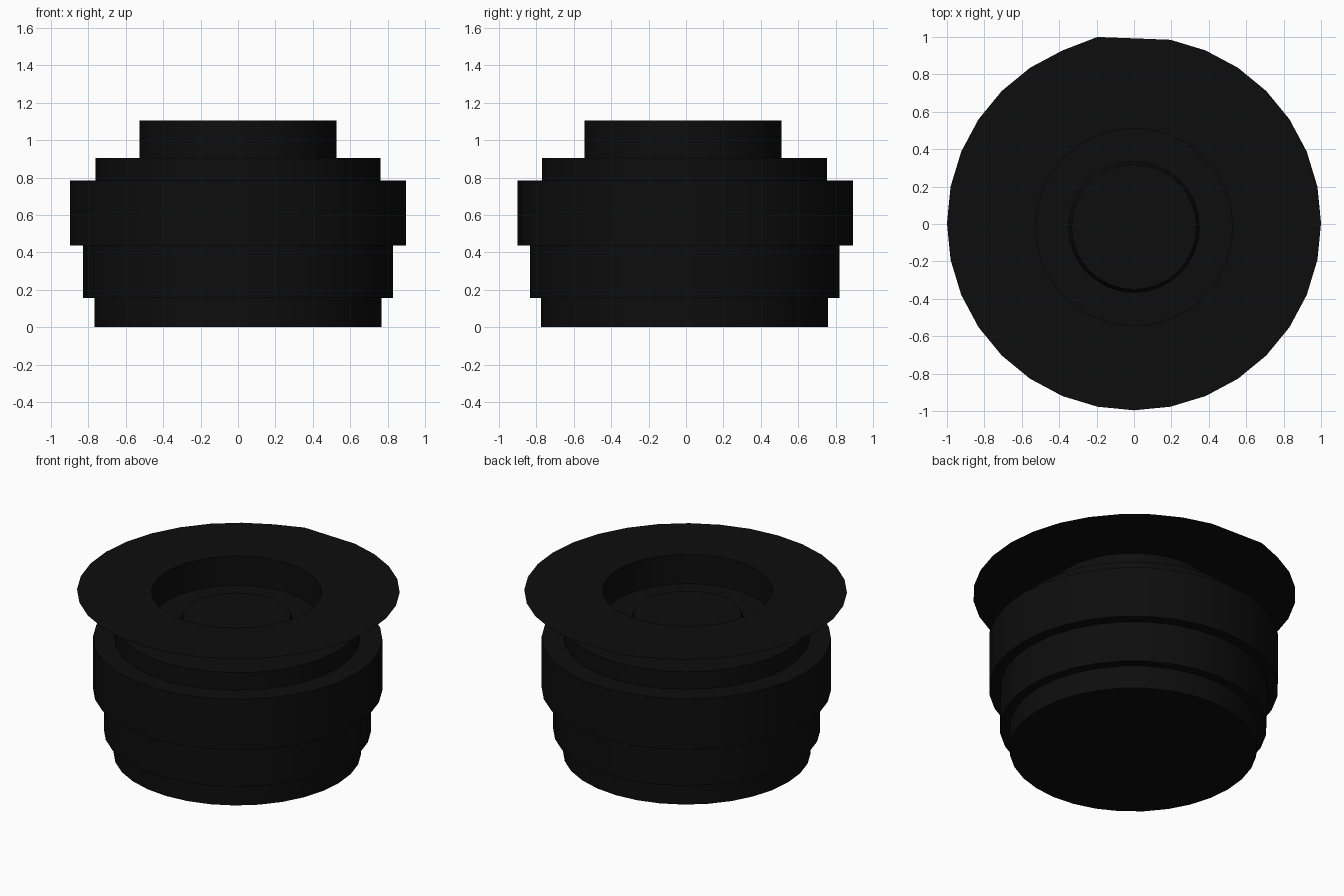
import bpy, bmesh, math

if "Cube" in bpy.data.objects:
    bpy.data.objects.remove(bpy.data.objects["Cube"])

SIDES = 32

black = bpy.data.materials.new("near black")
black.diffuse_color = (0.004, 0.004, 0.004, 1)
black.use_nodes = True
black.node_tree.nodes["Principled BSDF"].inputs["Base Color"].default_value = black.diffuse_color


def lathe(name, rings, cap_start=False, cap_end=False, fix=None):
    """Spin rings of (radius, z, y shift) around the z axis."""
    bm = bmesh.new()
    loops = []
    for r, z, dy in rings:
        loops.append([bm.verts.new((r * math.cos(2 * math.pi * i / SIDES),
                                    r * math.sin(2 * math.pi * i / SIDES) + dy, z))
                      for i in range(SIDES)])
    for a, b in zip(loops, loops[1:]):
        for i in range(SIDES):
            j = (i + 1) % SIDES
            bm.faces.new((a[i], a[j], b[j], b[i]))
    if cap_start:
        bm.faces.new(loops[0][::-1])
    if cap_end:
        bm.faces.new(loops[-1])
    if fix:
        fix(bm, loops)
    me = bpy.data.meshes.new(name)
    bm.to_mesh(me)
    bm.free()
    me.materials.append(black)
    ob = bpy.data.objects.new(name, me)
    bpy.context.collection.objects.link(ob)
    bpy.ops.object.select_all(action='DESELECT')
    ob.select_set(True)
    bpy.context.view_layer.objects.active = ob
    bpy.ops.object.shade_smooth_by_angle(angle=math.radians(30))
    return ob


# Stepped body, closed at the bottom and across the floor of the well
lathe("stepped_body", [
    (0.767, 0.0, -0.008), (0.767, 0.157, -0.008),
    (0.828, 0.157, -0.007), (0.828, 0.437, -0.007),
    (0.897, 0.437, -0.004), (0.897, 0.785, -0.004),
    (0.762, 0.785, -0.008), (0.762, 0.905, -0.008),
    (0.527, 0.905, -0.016)], cap_start=True, cap_end=True)


# The brim's outer edge has one flattened, skewed segment at the back
def skew_back_edge(bm, loops):
    rim = loops[-1]
    q = SIDES // 4
    rim[q + 1].co.y = 1.0
    bmesh.ops.pointmerge(bm, verts=[rim[q], rim[q + 1]], merge_co=rim[q + 1].co.copy())


# Neck wall and the paper-thin flat brim
lathe("neck", [(0.527, 1.105, -0.016), (0.527, 0.905, -0.016)])
lathe("brim", [(0.527, 1.105, -0.016), (1.0, 1.105, 0.004)], fix=skew_back_edge)
for p in bpy.data.objects["brim"].data.polygons:
    if p.normal.z < 0:
        p.flip()

# Low boss inside the well
lathe("centre_boss", [(0.35, 0.905, -0.016), (0.334, 0.945, -0.016)], cap_end=True)

# Shallow raised disc under the base
base = lathe("base_disc", [(0.32, 0.0, -0.008), (0.32, 0.004, -0.008)], cap_start=True)
